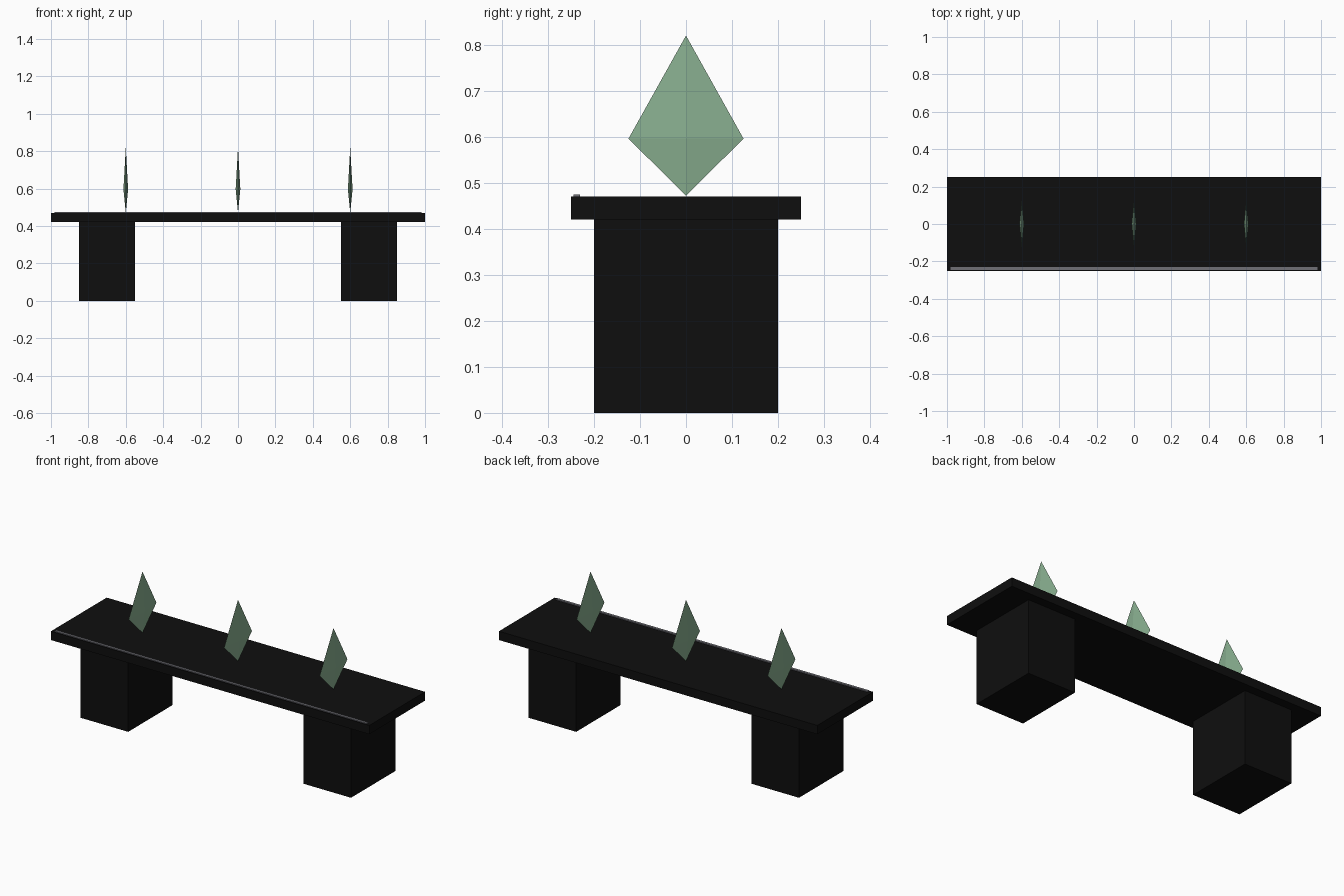
import bpy
import bmesh

if "Cube" in bpy.data.objects:
    bpy.data.objects.remove(bpy.data.objects["Cube"])


def material(name, rgb):
    m = bpy.data.materials.new(name)
    m.diffuse_color = (*rgb, 1.0)
    m.use_nodes = True
    m.node_tree.nodes["Principled BSDF"].inputs["Base Color"].default_value = m.diffuse_color
    return m


black = material("black stone", (0.0045, 0.0045, 0.0045))
green = material("pale green crystal", (0.25, 0.43, 0.28))
grey = material("grey trim", (0.16, 0.16, 0.18))


def add_object(name, bm, mat):
    bmesh.ops.recalc_face_normals(bm, faces=bm.faces)
    mesh = bpy.data.meshes.new(name)
    bm.to_mesh(mesh)
    bm.free()
    mesh.materials.append(mat)
    obj = bpy.data.objects.new(name, mesh)
    bpy.context.collection.objects.link(obj)
    return obj


def box(name, lo, hi, mat):
    bm = bmesh.new()
    bmesh.ops.create_cube(bm, size=1.0)
    for v in bm.verts:
        v.co = [lo[i] + (v.co[i] + 0.5) * (hi[i] - lo[i]) for i in range(3)]
    return add_object(name, bm, mat)


def crystal(name, x):
    # Thin four-sided double pyramid, tall above and short below
    bm = bmesh.new()
    top = bm.verts.new((x, 0, 0.82))
    bottom = bm.verts.new((x, 0, 0.472))
    ring = [bm.verts.new((x + dx, dy, 0.596))
            for dx, dy in ((0.0125, 0), (0, 0.125), (-0.0125, 0), (0, -0.125))]
    for i in range(4):
        a, b = ring[i], ring[(i + 1) % 4]
        bm.faces.new((a, b, top))
        bm.faces.new((b, a, bottom))
    return add_object(name, bm, green)


# Seat slab and the thin trim along its front edge
box("seat", (-1, -0.25, 0.42), (1, 0.25, 0.47), black)
box("front_trim", (-0.98, -0.245, 0.467), (0.98, -0.23, 0.475), grey)

# Block legs
for side, x in (("left", -0.7), ("right", 0.7)):
    box(side + "_leg", (x - 0.15, -0.2, 0), (x + 0.15, 0.2, 0.42), black)

# Three crystals standing on the seat
for side, x in (("left", -0.6), ("middle", 0.0), ("right", 0.6)):
    crystal(side + "_crystal", x)
